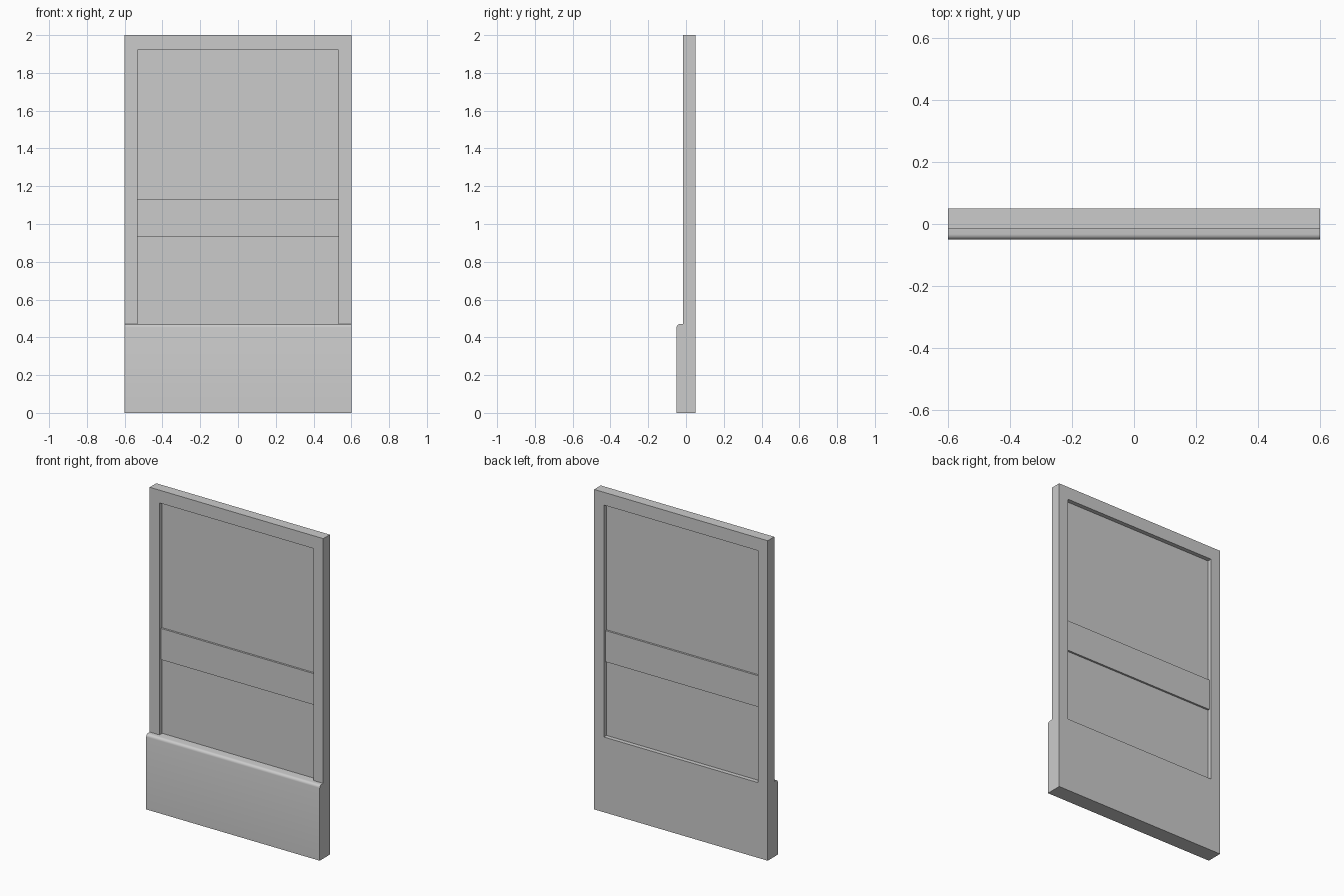
import bpy, bmesh, math
from mathutils import Vector

if "Cube" in bpy.data.objects:
    bpy.data.objects.remove(bpy.data.objects["Cube"])


def extrude_profile(name, points, offset):
    """Make a solid by extruding a closed 3D outline along an offset."""
    bm = bmesh.new()
    face = bm.faces.new([bm.verts.new(p) for p in points])
    new = bmesh.ops.extrude_face_region(bm, geom=[face])["geom"]
    verts = [g for g in new if isinstance(g, bmesh.types.BMVert)]
    bmesh.ops.translate(bm, verts=verts, vec=Vector(offset))
    bmesh.ops.recalc_face_normals(bm, faces=bm.faces)
    mesh = bpy.data.meshes.new(name)
    bm.to_mesh(mesh)
    bm.free()
    obj = bpy.data.objects.new(name, mesh)
    bpy.context.collection.objects.link(obj)
    return obj


def slab(name, half_w, y0, y1, z0, z1):
    """Flat board centred on x."""
    pts = [(-half_w, y0, z0), (half_w, y0, z0), (half_w, y0, z1), (-half_w, y0, z1)]
    return extrude_profile(name, pts, (0, y1 - y0, 0))


W, IN = 0.60, 0.533          # outer and inner half widths
FRONT, BACK = -0.015, 0.05   # frame faces
SILL, HEAD, TOP = 0.47, 1.92, 2.0

# Surrounding frame: two stiles and the head as one inverted U
outline = [(-W, SILL), (-W, TOP), (W, TOP), (W, SILL),
           (IN, SILL), (IN, HEAD), (-IN, HEAD), (-IN, SILL)]
extrude_profile("frame", [(x, FRONT, z) for x, z in outline], (0, BACK - FRONT, 0))

# Thicker lower panel with a rounded front top edge
r = 0.017
arc = [(-0.05 + r - r * math.cos(a), SILL - r + r * math.sin(a))
       for a in (math.radians(22.5 * i) for i in range(5))]
section = [(BACK, 0), (-0.05, 0)] + arc + [(BACK, SILL)]
panel = extrude_profile("lower_panel", [(-W, y, z) for y, z in section], (2 * W, 0, 0))
bpy.context.view_layer.objects.active = panel
panel.select_set(True)
bpy.ops.object.shade_smooth_by_angle(angle=math.radians(30))

# Middle rail and the recessed panes above and below it
slab("middle_rail", IN, 0.0, 0.035, 0.935, 1.13)
slab("upper_pane", IN, 0.012, 0.023, 1.13, HEAD)
slab("lower_pane", IN, 0.012, 0.023, SILL, 0.935)
